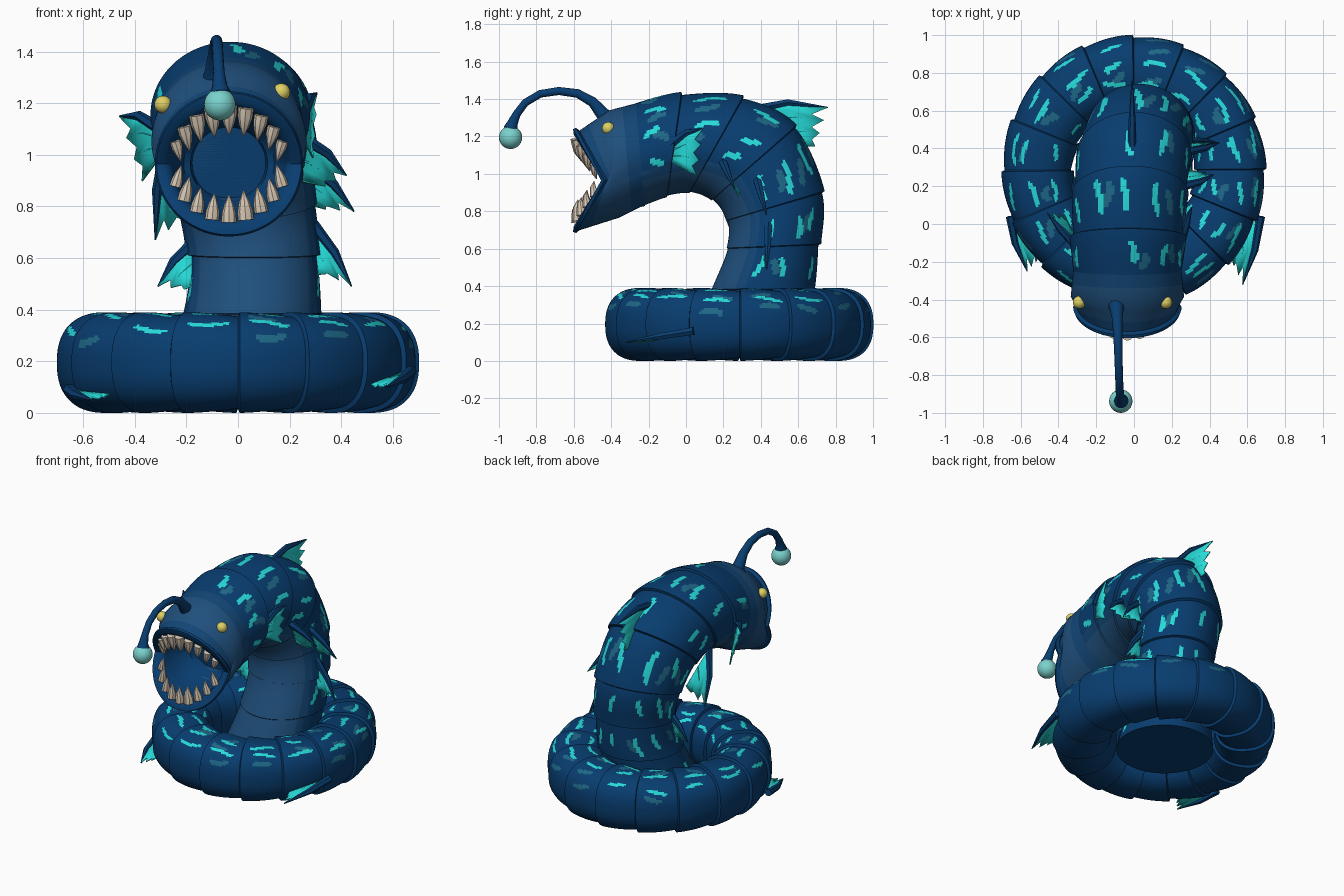
import bpy, bmesh, math, random
from mathutils import Vector as V

if "Cube" in bpy.data.objects:
    bpy.data.objects.remove(bpy.data.objects["Cube"])

random.seed(7)
PI = math.pi

# ---------- materials ----------
def srgb(c):
    return tuple(((v / 255 + 0.055) / 1.055) ** 2.4 if v > 10 else v / 3294 for v in c) + (1,)

COLORS = dict(deep_blue=(8, 61, 112), slate_blue=(31, 79, 124), teal=(38, 218, 216),
              dim_teal=(30, 104, 134), eye_yellow=(222, 208, 100), bone=(216, 200, 180),
              lure_aqua=(122, 210, 206), mid_blue=(18, 69, 117))
MATS = []
for n, c in COLORS.items():
    m = bpy.data.materials.new(n)
    m.diffuse_color = srgb(c)
    m.use_nodes = True
    m.node_tree.nodes["Principled BSDF"].inputs["Base Color"].default_value = m.diffuse_color
    MATS.append(m)
DEEP, SLATE, TEAL, DIM, YELLOW, BONE, AQUA, MID = range(8)

# ---------- helpers ----------
def finish(name, bm):
    bmesh.ops.recalc_face_normals(bm, faces=bm.faces)
    me = bpy.data.meshes.new(name)
    bm.to_mesh(me)
    bm.free()
    for m in MATS:
        me.materials.append(m)
    ob = bpy.data.objects.new(name, me)
    bpy.context.collection.objects.link(ob)
    return ob

def loft(name, rings, rule, closed=False):
    """Skin a list of point rings; rule(i, j) gives the material of each face."""
    bm = bmesh.new()
    vs = [[bm.verts.new(p) for p in r] for r in rings]
    n, k = len(vs[0]), len(vs)
    for i in range(k if closed else k - 1):
        a, b = vs[i], vs[(i + 1) % k]
        for j in range(n):
            f = bm.faces.new((a[j], a[(j + 1) % n], b[(j + 1) % n], b[j]))
            f.material_index = rule(i, j)
    if not closed:
        for i, r in ((0, vs[0]), (k - 2, vs[-1])):
            bm.faces.new(r).material_index = rule(i, 0)
    return finish(name, bm)

def tube(name, pts, radii, mat, n=10):
    pts = [V(p) for p in pts]
    rings = []
    for i, p in enumerate(pts):
        t = (pts[min(i + 1, len(pts) - 1)] - pts[max(i - 1, 0)]).normalized()
        ref = V((1, 0, 0)) if abs(t.x) < 0.9 else V((0, 0, 1))
        u = (ref - t * ref.dot(t)).normalized()
        w = t.cross(u)
        rings.append([p + radii[i] * (u * math.cos(2 * PI * j / n) + w * math.sin(2 * PI * j / n))
                      for j in range(n)])
    return loft(name, rings, lambda i, j: mat)

def ball(name, c, r, mat):
    bm = bmesh.new()
    bmesh.ops.create_uvsphere(bm, u_segments=24, v_segments=14, radius=r)
    bmesh.ops.translate(bm, verts=bm.verts, vec=c)
    for f in bm.faces:
        f.material_index = mat
    return finish(name, bm)

def dashes(angles, length, width, dim_angles):
    """Wavy dashes of one body segment: (angle, middle, half length, half width, phase, colour)."""
    out = []
    for a in angles:
        if random.random() < 0.9:
            out.append((math.radians(a + random.uniform(-7, 7)), random.uniform(0.4, 0.6),
                        length * random.uniform(0.7, 1.1), width, random.uniform(0, 6), TEAL))
    for a in dim_angles:
        if random.random() < 0.5:
            out.append((math.radians(a + random.uniform(-9, 9)), random.uniform(0.35, 0.65),
                        length * 0.7, width * 1.3, random.uniform(0, 6), DIM))
    return out

def paint(marks, s, ang, base):
    for a0, s0, hl, hw, ph, mat in marks:
        d = (s - s0) / hl
        if abs(d) < 1 and abs(ang - a0 - hw * 0.9 * math.sin(6 * s + ph)) < hw * (1 - d ** 4) ** 0.5:
            return mat
    return base

# ---------- coiled ring ----------
N, SEG, SUB = 108, 16, 22
rings, info = [], []
for k in range(SEG):
    for q in range(SUB):
        s = q / (SUB - 1)
        phi = 2 * PI * (k + 0.03 + 0.97 * s) / SEG
        sc = 1.0 - 0.085 * s ** 1.5
        ring = []
        for j in range(N):
            t = 2 * PI * j / N
            sn, cs = math.sin(t), math.cos(t)
            e = 2 / 2.4
            o = 0.192 * sc * math.copysign(abs(sn) ** e, sn)
            h = 0.195 * sc * math.copysign(abs(cs) ** e, cs)
            ring.append((math.cos(phi) * (0.51 + o), 0.285 + math.sin(phi) * (0.525 + o), 0.195 + h))
        rings.append(ring)
        info.append((k, s))
ring_marks = [dashes((-50, -18, 14, 46), 0.34, 0.068, (-2, 32, 68)) for _ in range(SEG)]

def ring_rule(i, j):
    a = (2 * PI * (j + 0.5) / N + PI) % (2 * PI) - PI
    return paint(ring_marks[info[i][0]], info[i][1] + 0.02, a, DEEP)
loft("coiled_tail", rings, ring_rule, True)

# ---------- rising body: outer y,z  inner y,z  centre x, half width ----------
SECT = [(.60, .03, .0, .03, .0, .30), (.68, .38, .14, .38, .055, .26), (.715, .62, .22, .60, .06, .255),
        (.735, .90, .22, .75, .03, .275), (.59, 1.25, .14, .86, .0, .295), (.31, 1.41, .02, .90, -.02, .30),
        (-.02, 1.43, -.10, .88, -.03, .30), (-.27, 1.385, -.22, .83, -.035, .295)]

def section(u):
    i = min(int(u), len(SECT) - 2)
    t = u - i
    p = [SECT[max(0, min(len(SECT) - 1, i + d))] for d in (-1, 0, 1, 2)]
    return [0.5 * (2 * b + (c - a) * t + (2 * a - 5 * b + 4 * c - d) * t * t + (3 * b - a - 3 * c + d) * t ** 3)
            for a, b, c, d in zip(*p)]

def oval(sec, sc=1.0):
    oy, oz, iy, iz, cx, w = sec
    c, h = V((cx, (oy + iy) / 2, (oz + iz) / 2)), V((0, (oy - iy) / 2, (oz - iz) / 2))
    pts = []
    for j in range(M):
        t = 2 * PI * j / M
        k = sc if math.cos(t) > -0.4 else (1 + sc) / 2
        pts.append(c + k * (h * math.cos(t) + V((w * math.sin(t), 0, 0))))
    return pts

M, SUB2 = 120, 28
brings, binfo = [], []
for k in range(len(SECT) - 1):
    for q in range(SUB2):
        s = q / (SUB2 - 1)
        brings.append(oval(section(k + 0.02 + 0.98 * s), 1.03 - 0.06 * s))
        binfo.append((k, s))
body_marks = [dashes((-98, -68, -36, 0, 36, 68, 98), 0.29, 0.062, (-84, -52, -20, 20, 52, 84)) for _ in SECT]

def body_rule(i, j):
    a = (2 * PI * (j + 0.5) / M + PI) % (2 * PI) - PI
    base = SLATE if abs(a) > 2.15 else MID if abs(a) > 1.95 else DEEP
    return paint(body_marks[binfo[i][0]], binfo[i][1] + 0.02, a, base)
loft("rising_body", brings, body_rule)

# ---------- head with open jaws and throat ----------
def mouth(r, dy, vee=0.15, y0=-0.45, cz=0.965):
    out = []
    for j in range(M):
        t = 2 * PI * j / M
        out.append(V((-0.035 + r * math.sin(t), y0 + dy - vee * abs(math.cos(t)), cz + r * 0.98 * math.cos(t))))
    return out

brow = oval((-.41, 1.34, -.36, .765, -.035, .30))
rim = mouth(0.272, 0.03)
nape = oval(SECT[-1], 0.97)
def blend(a, b, t):
    return [p.lerp(q, t) for p, q in zip(a, b)]
head = [nape, blend(nape, brow, 0.5), brow, blend(brow, rim, 0.35), blend(brow, rim, 0.7), rim,
        mouth(0.287, 0.012), mouth(0.28, -0.004), mouth(0.25, 0.0), mouth(0.226, 0.02), mouth(0.218, 0.05),
        mouth(0.21, 0.10, 0.10), mouth(0.175, 0.17, 0.02), mouth(0.15, 0.18, 0.0), mouth(0.14, 0.23, 0.0)]
loft("head", head, lambda i, j: SLATE if 1 <= i < 4 else MID if i in (0, 4) else DEEP)

# ---------- teeth ----------
def tooth(deg, up):
    t = math.radians(deg)
    size = 0.6 + 0.4 * abs(math.cos(t)) * random.uniform(0.7, 1.15)
    b = V((-0.035 + 0.222 * math.sin(t), -0.435 - 0.15 * abs(math.cos(t)), 0.965 + 0.217 * math.cos(t)))
    d = V((-0.3 * math.sin(t), 0.18 if up else 0.0, -1 if up else 1)).normalized() * 0.105 * size
    tube("upper_tooth" if up else "lower_tooth",
         [b - d * 0.1, b + d * 0.25, b + d * 0.6 + V((0, -0.006, 0)), b + d],
         [0.031 * size, 0.03 * size, 0.02 * size, 0.002], BONE, 8)
for i in range(9):
    tooth(-68 + 136 * i / 8, True)
for i in range(9):
    tooth(112 + 136 * i / 8, False)

# ---------- eyes and lure ----------
ball("eye_left", (-.290, -.415, 1.195), .034, YELLOW)
ball("eye_right", (.168, -.415, 1.243), .034, YELLOW)
ARC = [(-.40, 1.26), (-.445, 1.32), (-.50, 1.385), (-.58, 1.43), (-.68, 1.443), (-.78, 1.428),
       (-.86, 1.38), (-.905, 1.32), (-.928, 1.27), (-.937, 1.240)]
tube("lure_stalk", [(-.095 + .003 * i, y, z) for i, (y, z) in enumerate(ARC)],
     [.055, .038, .028, .024, .022, .021, .021, .022, .029, .040], DEEP, 14)
ball("lure_bulb", (-.07, -.938, 1.195), .062, AQUA)

# ---------- webbed fins ----------
def fin(name, a, b, tip_a, tip_b, rays=4):
    """Membrane from base a-b to scalloped tips, with a heavy leading spine and thin rays."""
    a, b, ta, tb = map(V, (a, b, tip_a, tip_b))
    bow = ((a + ta) - (b + tb)) * 0.08
    bm = bmesh.new()
    cols = []
    for c in range(2 * rays - 1):
        f = c / (2 * rays - 2)
        p, q = a.lerp(b, f), ta.lerp(tb, f)
        q = p.lerp(q, 0.78 if c % 2 else 1.0)
        pts = [p, p.lerp(q, 0.5) + bow * (1 - f), q]
        cols.append([bm.verts.new(x) for x in pts])
        if c % 2 == 0:
            r = 0.024 if c == 0 else 0.007
            tube(name + "_spine", pts, [r, r * 0.8, 0.003], DEEP if c == 0 else TEAL, 6)
    for l, r in zip(cols, cols[1:]):
        for i in range(2):
            bm.faces.new((l[i], r[i], r[i + 1], l[i + 1])).material_index = TEAL
    ob = finish(name, bm)
    sol = ob.modifiers.new("thickness", 'SOLIDIFY')
    sol.thickness, sol.offset = 0.009, 0

fin("dorsal_fin", (-.01, .36, 1.345), (-.01, .62, 1.15), (-.01, .76, 1.355), (-.01, .69, 1.15))
fin("gill_fin_right", (.25, -.09, 1.15), (.25, -.08, 1.07), (.305, .09, 1.24), (.29, .06, .99))
fin("gill_fin_left", (-.30, -.12, 1.10), (-.30, -.10, 1.0), (-.46, .06, 1.15), (-.37, .05, .90))
fin("upper_fin_right", (.26, .20, 1.06), (.25, .28, .90), (.42, .26, .92), (.34, .28, .88), 3)
fin("middle_fin_right", (.27, .38, .97), (.25, .42, .82), (.45, .43, .78), (.34, .43, .79), 3)
fin("lower_fin_right", (.29, .44, .73), (.28, .42, .54), (.44, .43, .49), (.34, .42, .54), 3)
fin("middle_fin_left", (-.28, .15, 1.03), (-.20, .28, .80), (-.32, .25, .67), (-.22, .26, .75), 3)
fin("lower_fin_left", (-.17, .42, .66), (-.17, .38, .50), (-.31, .42, .49), (-.21, .38, .48), 3)
fin("tail_fin_left", (-.655, .04, .09), (-.47, -.06, .09), (-.565, -.25, .05), (-.52, -.2, .06), 3)
fin("tail_fin_right", (.67, .04, .16), (.50, -.10, .13), (.575, -.32, .10), (.53, -.22, .10), 3)

# ---------- smooth shading with sharp segment edges ----------
for ob in bpy.context.collection.objects:
    ob.select_set(True)
    bpy.context.view_layer.objects.active = ob
bpy.ops.object.shade_smooth_by_angle(angle=math.radians(38))
